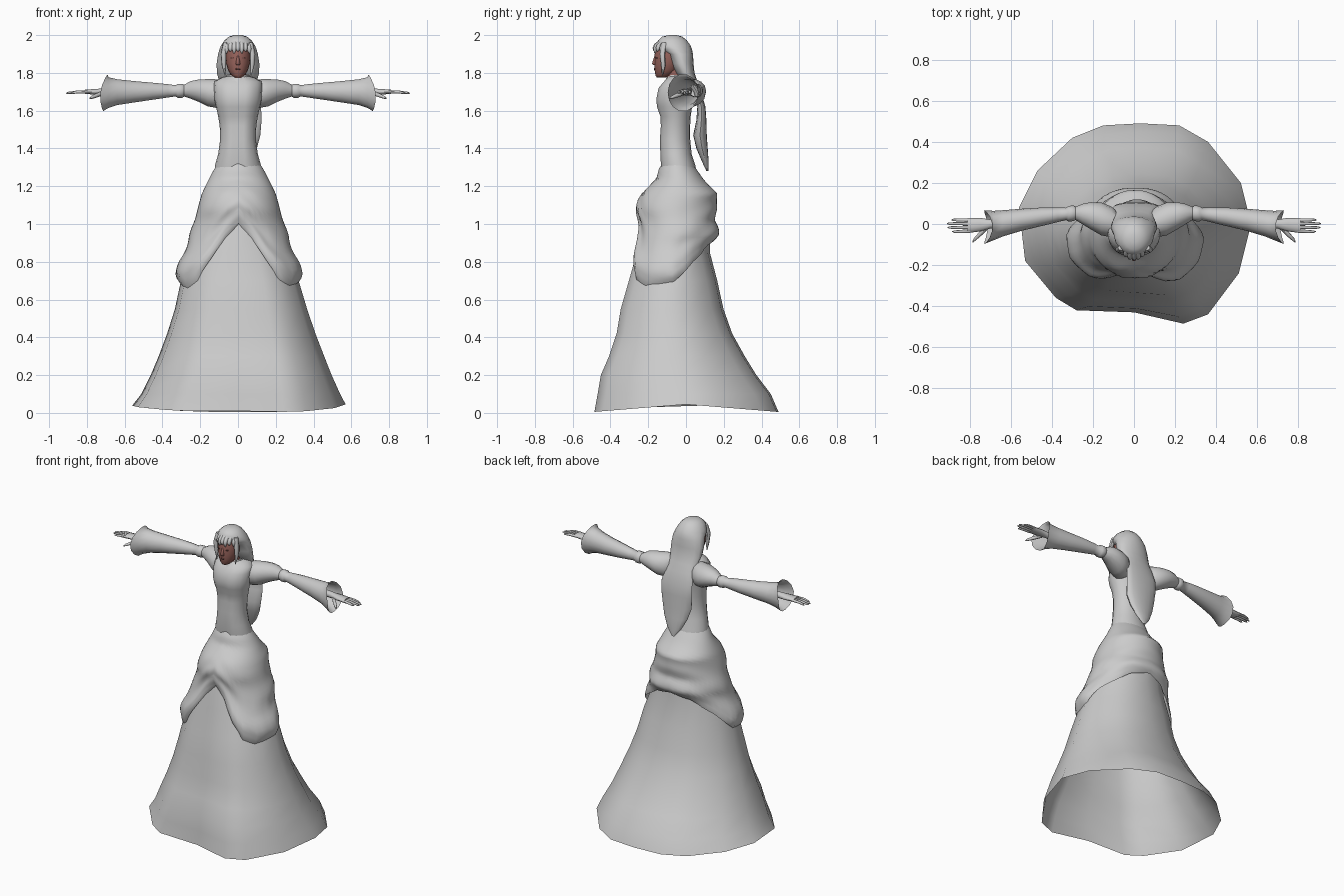
import bpy, bmesh, math
from mathutils import Vector


def material(name, rgb):
    m = bpy.data.materials.new(name)
    m.diffuse_color = (*rgb, 1)
    return m


GREY = material("light grey cloth", (0.6, 0.6, 0.6))
SKIN = material("red brown skin", (0.31, 0.125, 0.105))
DARK = material("dark brown", (0.17, 0.07, 0.06))


def loft(name, rings, mat, cap=(False, False), angle=40):
    """Skin a list of equal length closed rings."""
    bm = bmesh.new()
    rows = [[bm.verts.new(p) for p in r] for r in rings]
    n = len(rows[0])
    for a, b in zip(rows, rows[1:]):
        for i in range(n):
            j = (i + 1) % n
            bm.faces.new((a[i], a[j], b[j], b[i]))
    if cap[0]:
        bm.faces.new(rows[0])
    if cap[1]:
        bm.faces.new(rows[-1])
    bmesh.ops.recalc_face_normals(bm, faces=bm.faces)
    me = bpy.data.meshes.new(name)
    bm.to_mesh(me)
    bm.free()
    ob = bpy.data.objects.new(name, me)
    bpy.context.collection.objects.link(ob)
    me.materials.append(mat)
    bpy.ops.object.select_all(action='DESELECT')
    ob.select_set(True)
    bpy.context.view_layer.objects.active = ob
    bpy.ops.object.shade_smooth_by_angle(angle=math.radians(angle))
    return ob


def ring(z, w, yf, yb, n=16, cx=0):
    """Horizontal oval between yf and yb with half width w."""
    c, d = (yf + yb) / 2, (yb - yf) / 2
    return [Vector((cx + w * math.cos(math.tau * i / n), c + d * math.sin(math.tau * i / n), z))
            for i in range(n)]


def tube(name, path, mat=GREY, n=6):
    """Tapered tube through (x, y, z, radius) stations."""
    pts = [Vector(p[:3]) for p in path]
    d = (pts[-1] - pts[0]).normalized()
    u = d.orthogonal().normalized()
    v = d.cross(u)
    rings = [[p + s[3] * (u * math.cos(math.tau * i / n) + v * math.sin(math.tau * i / n))
              for i in range(n)] for p, s in zip(pts, path)]
    return loft(name, rings, mat, (True, True), 60)


def interp(table, t):
    """Linear lookup in rows sorted by rising first value."""
    if t <= table[0][0]:
        return table[0][1:]
    for a, b in zip(table, table[1:]):
        if t <= b[0]:
            f = (t - a[0]) / (b[0] - a[0])
            return [p + (q - p) * f for p, q in zip(a[1:], b[1:])]
    return table[-1][1:]


# Skirt: uneven hem outline that blends into ovals further up
HEM = [(.57, 0), (.52, .2), (.36, .4), (.22, .48), (.03, .49), (-.15, .48), (-.3, .42), (-.47, .26),
       (-.56, .08), (-.53, -.18), (-.38, -.36), (-.28, -.42), (0, -.43), (.24, -.485), (.36, -.44), (.51, -.24)]


def outline(f, w, yf, yb, t, cx=0):
    """Point at turn fraction f on an oval, mixed by t with the hem outline."""
    a = math.tau * f
    c, d = (yf + yb) / 2, (yb - yf) / 2
    k = f * 16
    i = int(k) % 16
    h = Vector(HEM[i]).lerp(Vector(HEM[(i + 1) % 16]), k - int(k))
    shaped = Vector((h.x * w / .56, c + h.y * d / .48))
    p = Vector((w * math.cos(a), c + d * math.sin(a))).lerp(shaped, t)
    return Vector((p.x + cx, p.y))


rings = [[Vector((x, y, .045 - .04 * abs(y) / .49)) for x, y in HEM]]
for z, w, yf, yb, t, cx in [(.1, .522, -.465, .44, .95, .01), (.2, .475, -.45, .365, .9, .013),
                            (.3, .435, -.41, .305, .8, .015), (.42, .39, -.372, .24, .7, .015),
                            (.55, .348, -.352, .195, .6, .014), (.7, .31, -.31, .163, .5, .008),
                            (.85, .26, -.27, .125, .3, 0), (1.0, .22, -.235, .125, .1, 0),
                            (1.12, .18, -.2, .12, 0, 0)]:
    rings.append([outline(i / 16, w, yf, yb, t, cx).to_3d() + Vector((0, 0, z)) for i in range(16)])
loft("skirt", rings, GREY)

# Draped overskirt: raised in the front middle, hanging low beside it
DRAPE = [(.62, .33, -.345, .185), (.68, .328, -.325, .175), (.735, .335, -.312, .168), (.8, .312, -.312, .15),
         (.87, .28, -.287, .14), (.91, .265, -.27, .155), (.945, .258, -.26, .176), (.98, .248, -.252, .168),
         (1.02, .234, -.252, .153), (1.08, .216, -.267, .162), (1.12, .205, -.255, .163), (1.16, .195, -.235, .166),
         (1.21, .172, -.185, .115), (1.24, .156, -.157, .09), (1.29, .13, -.143, .055), (1.32, .11, -.125, .035)]
HEMLINE = [(-90, 1.0), (-75, .93), (-58, .79), (-45, .7), (-30, .66), (0, .69), (30, .8), (60, .89), (90, .92)]
N, M = 48, 28
rings = []
for k in range(M + 1):
    v = k / M
    row = []
    for i in range(N):
        s = math.degrees(math.asin(max(-1, min(1, math.sin(math.tau * i / N)))))
        z = 1.32 + (interp(HEMLINE, s)[0] - 1.32) * v
        w, yf, yb = interp(DRAPE, z)
        k2 = .95 if k == M else 1.005 + .018 * v * math.sin(v * 24)
        p = outline(i / N, w, yf, yb, max(0, min(.5, (1.1 - z) * 1.3)), .004) * k2
        row.append(Vector((p.x, p.y, z)))
    rings.append(row)
loft("overskirt", rings, GREY, angle=60)

# Bodice
BODICE = [(1.25, .125, -.13, .06), (1.31, .122, -.137, .05), (1.37, .105, -.14, .03), (1.45, .094, -.142, .022),
          (1.52, .097, -.137, .022), (1.57, .105, -.14, .025), (1.62, .116, -.158, .032), (1.66, .125, -.162, .04),
          (1.72, .128, -.15, .05), (1.755, .125, -.12, .05), (1.775, .085, -.1, .04), (1.785, .05, -.09, .02)]
rings = [ring(*r, n=20) for r in BODICE]
for r in rings:  # centre crease at the front
    for p in r:
        if p.y < -.1 and abs(p.x) < .01:
            p.y += .012
loft("bodice", rings, GREY, (False, True), 60)

# Collar and neck
loft("collar", [ring(1.74, .075, -.12, .045), ring(1.77, .064, -.105, .04), ring(1.79, .06, -.095, .038)], GREY)
loft("neck", [ring(1.74, .045, -.1, .0), ring(1.85, .042, -.11, .0)], SKIN)

# Head
HEAD = [(1.776, .02, -.155, -.11), (1.788, .036, -.162, -.07), (1.815, .053, -.166, -.04), (1.85, .063, -.168, -.02),
        (1.875, .066, -.166, -.01), (1.9, .067, -.166, 0), (1.94, .063, -.155, 0), (1.97, .045, -.13, -.03)]
loft("head", [ring(*r) for r in HEAD], SKIN, (True, True), 60)
loft("nose", [ring(1.842, .012, -.176, -.15, 6), ring(1.85, .012, -.182, -.15, 6),
              ring(1.89, .006, -.168, -.15, 6)], SKIN, (True, True), 80)
loft("lips", [ring(1.814, .01, -.167, -.15, 8), ring(1.82, .016, -.17, -.15, 8),
              ring(1.826, .01, -.169, -.15, 8)], DARK, (True, True))
for s in (1, -1):
    loft("eye", [ring(1.875, .011, -.162, -.15, 8, s * .028), ring(1.881, .011, -.163, -.15, 8, s * .028)],
         DARK, (True, True))

# Hair: cap, sides and one long thin fall down the back
HAIR = [(2.0, .02, -.09, -.05, 0), (1.992, .048, -.125, -.02, 0), (1.972, .072, -.148, .005, 0),
        (1.945, .09, -.155, .024, 0), (1.925, .098, -.14, .032, 0), (1.9, .105, -.1, .037, 0),
        (1.85, .113, -.08, .04, 0), (1.8, .112, -.055, .045, 0), (1.75, .098, -.01, .062, 0),
        (1.7, .1, .035, .08, .005), (1.62, .112, .06, .103, .01), (1.55, .113, .055, .108, .012),
        (1.47, .105, .038, .11, .013), (1.4, .085, .055, .115, .015), (1.33, .05, .085, .12, .015),
        (1.28, .01, .108, .118, .015)]
loft("hair", [ring(z, w, f, b, 16, c) for z, w, f, b, c in HAIR], GREY, (True, True), 50)
for i in range(7):  # fringe
    x = (i - 3) * .019
    y = .04 * (x / .06) ** 2
    tube("fringe_lock", [(x * .8, -.125 + y, 1.972, .012), (x, -.158 + y, 1.945, .014),
                         (x * 1.05, -.168 + y, 1.925, .012), (x * 1.1, -.17 + y, 1.905 + .01 * (i % 2), .004)])
for s in (1, -1):  # locks framing the face
    tube("side_lock", [(s * .065, -.115, 1.96, .014), (s * .077, -.125, 1.9, .015),
                       (s * .075, -.12, 1.84, .012), (s * .068, -.125, 1.785, .002)])

# Arms: puffed shoulder, band, flared sleeve; stations are x, y, z, half depth, half height
SLEEVE = [(.07, .0, 1.69, .05, .06), (.11, .01, 1.69, .075, .078), (.16, .025, 1.695, .08, .074),
          (.21, .04, 1.706, .066, .06), (.25, .048, 1.71, .05, .048), (.285, .052, 1.706, .032, .032),
          (.295, .052, 1.705, .038, .038), (.32, .05, 1.705, .038, .038), (.33, .049, 1.705, .03, .03),
          (.37, .045, 1.705, .035, .036), (.45, .035, 1.703, .045, .046), (.55, .02, 1.7, .054, .058),
          (.64, .003, 1.698, .064, .07), (.685, -.008, 1.696, .072, .083), (.715, -.015, 1.695, .082, .1)]
for s in (1, -1):
    rings = []
    for k, (x, y, z, ry, rz) in enumerate(SLEEVE):
        row = []
        for i in range(14):
            a = math.tau * i / 14
            tip = .014 * math.cos(2 * a) - .012 * math.sin(a) if k == len(SLEEVE) - 1 else 0
            row.append(Vector((s * (x + tip), y + ry * math.cos(a), z + rz * math.sin(a))))
        rings.append(row)
    loft("sleeve", rings, GREY, (True, False), 50)

    # Forearm and palm inside the cuff
    palm = []
    for x, y, ry, rz in [(.6, .01, .022, .022), (.7, 0, .022, .02), (.75, -.003, .033, .016), (.81, -.008, .036, .012)]:
        palm.append([Vector((s * x, y + ry * math.cos(math.tau * i / 10), 1.7 + rz * math.sin(math.tau * i / 10)))
                     for i in range(10)])
    loft("hand", palm, GREY, (True, True), 60)
    # Fingers and thumb
    for y, tip in [(-.037, .885), (-.017, .908), (.002, .91), (.02, .888)]:
        tube("finger", [(s * .795, y * .9, 1.7, .009), (s * .85, y, 1.699, .008),
                        (s * (tip - .01), y, 1.694, .006), (s * tip, y, 1.692, .002)])
    tube("thumb", [(s * .715, -.015, 1.693, .012), (s * .75, -.05, 1.68, .011),
                   (s * .775, -.075, 1.67, .008), (s * .785, -.088, 1.665, .003)])
